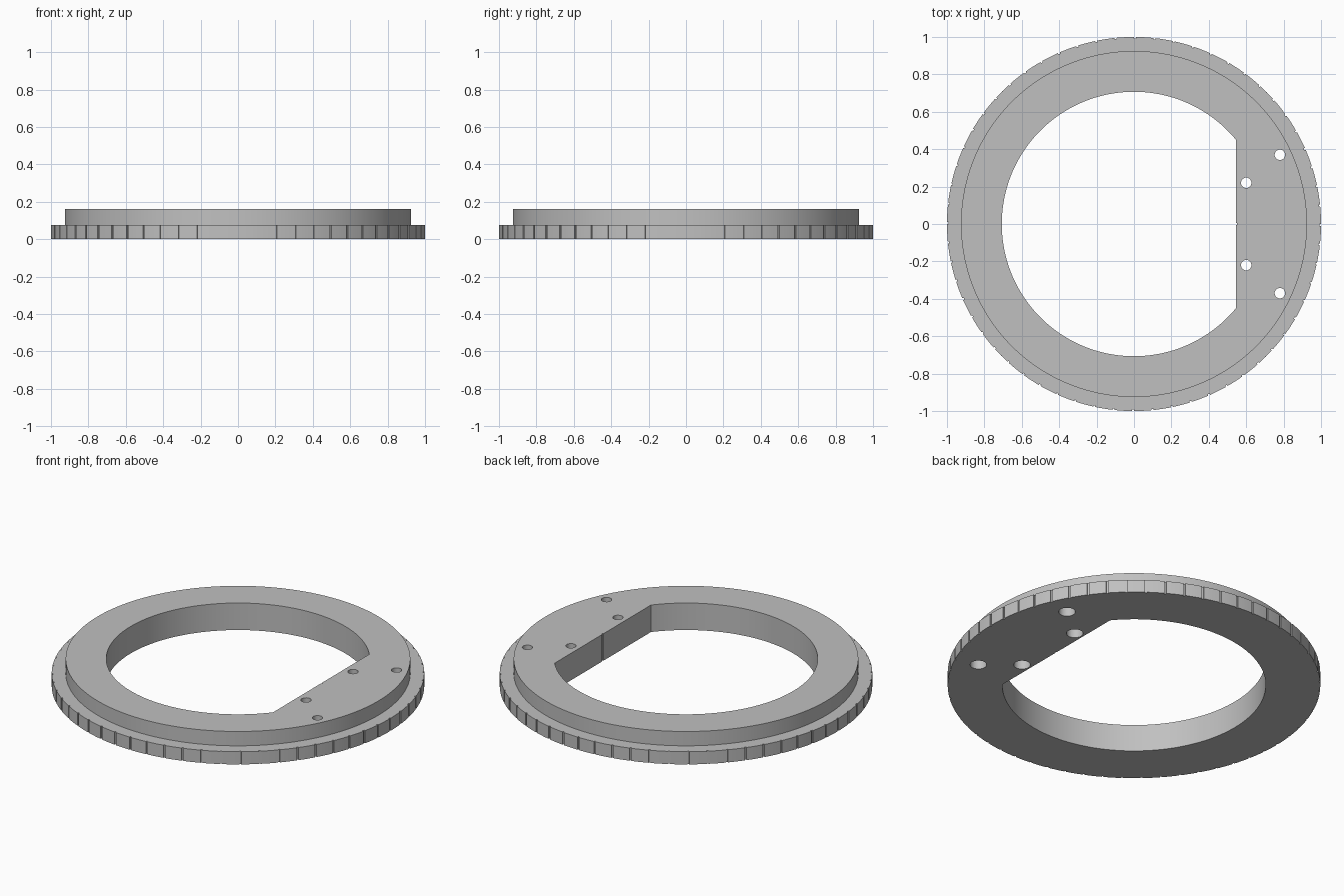
import bpy, bmesh, math

cube = bpy.data.objects.get("Cube")
if cube:
    bpy.data.objects.remove(cube)

TOP, FLANGE_TOP = 0.16, 0.075
INNER_R, FLAT_X = 0.707, 0.545

grey = bpy.data.materials.new("plain grey")
grey.use_nodes = True
colour = (0.53, 0.53, 0.53, 1)
grey.diffuse_color = colour
grey.node_tree.nodes["Principled BSDF"].inputs["Base Color"].default_value = colour


def arc(radius, start, end, steps):
    """Points along an arc, angles in degrees, both ends included."""
    angles = [math.radians(start + (end - start) * i / steps) for i in range(steps + 1)]
    return [(radius * math.cos(a), radius * math.sin(a)) for a in angles]


def prism(name, outline, z0, z1):
    """Extrude a closed outline upward."""
    bm = bmesh.new()
    base = bm.faces.new([bm.verts.new((x, y, z0)) for x, y in outline])
    extruded = bmesh.ops.extrude_face_region(bm, geom=[base])["geom"]
    bmesh.ops.translate(bm, vec=(0, 0, z1 - z0),
                        verts=[v for v in extruded if isinstance(v, bmesh.types.BMVert)])
    bmesh.ops.recalc_face_normals(bm, faces=bm.faces)
    mesh = bpy.data.meshes.new(name)
    bm.to_mesh(mesh)
    bm.free()
    mesh.materials.append(grey)
    obj = bpy.data.objects.new(name, mesh)
    bpy.context.collection.objects.link(obj)
    return obj


def combine(target, tool, operation):
    """Apply a boolean and discard the tool."""
    mod = target.modifiers.new("combine", "BOOLEAN")
    mod.operation, mod.solver, mod.object = operation, "EXACT", tool
    bpy.context.view_layer.objects.active = target
    bpy.ops.object.modifier_apply(modifier=mod.name)
    bpy.data.objects.remove(tool)


# Flange with sixty shallow grooves around its rim
rim = []
for k in range(60):
    rim += arc(0.993, 6 * k - 0.6, 6 * k, 1)
    rim += arc(1.0, 6 * k, 6 * k + 5.4, 4)
ring = prism("flanged_ring", rim, 0, FLANGE_TOP)

# Raised hub
hub = prism("raised_hub", arc(0.925, 0, 358, 179), 0.03, TOP)
combine(ring, hub, "UNION")

# D-shaped opening, with a fine nick halfway along the flat
corner = math.degrees(math.acos(FLAT_X / INNER_R))
opening = arc(INNER_R, corner, 360 - corner, 120)
opening += [(FLAT_X, -0.006), (FLAT_X + 0.005, -0.004),
            (FLAT_X + 0.005, 0.004), (FLAT_X, 0.006)]
combine(ring, prism("opening_cutter", opening, -0.1, 0.3), "DIFFERENCE")

# Four screw holes, counterbored from below
for x, y in ((0.6, 0.22), (0.78, 0.37)):
    for side in (-1, 1):
        for radius, height in ((0.028, 0.3), (0.045, 0.085)):
            circle = [(x + px, side * y + py) for px, py in arc(radius, 0, 348.75, 31)]
            combine(ring, prism("hole_cutter", circle, -0.1, height), "DIFFERENCE")

# Smooth walls with crisp edges
bpy.ops.object.select_all(action="DESELECT")
ring.select_set(True)
bpy.context.view_layer.objects.active = ring
bpy.ops.object.shade_smooth_by_angle(angle=math.radians(25))
